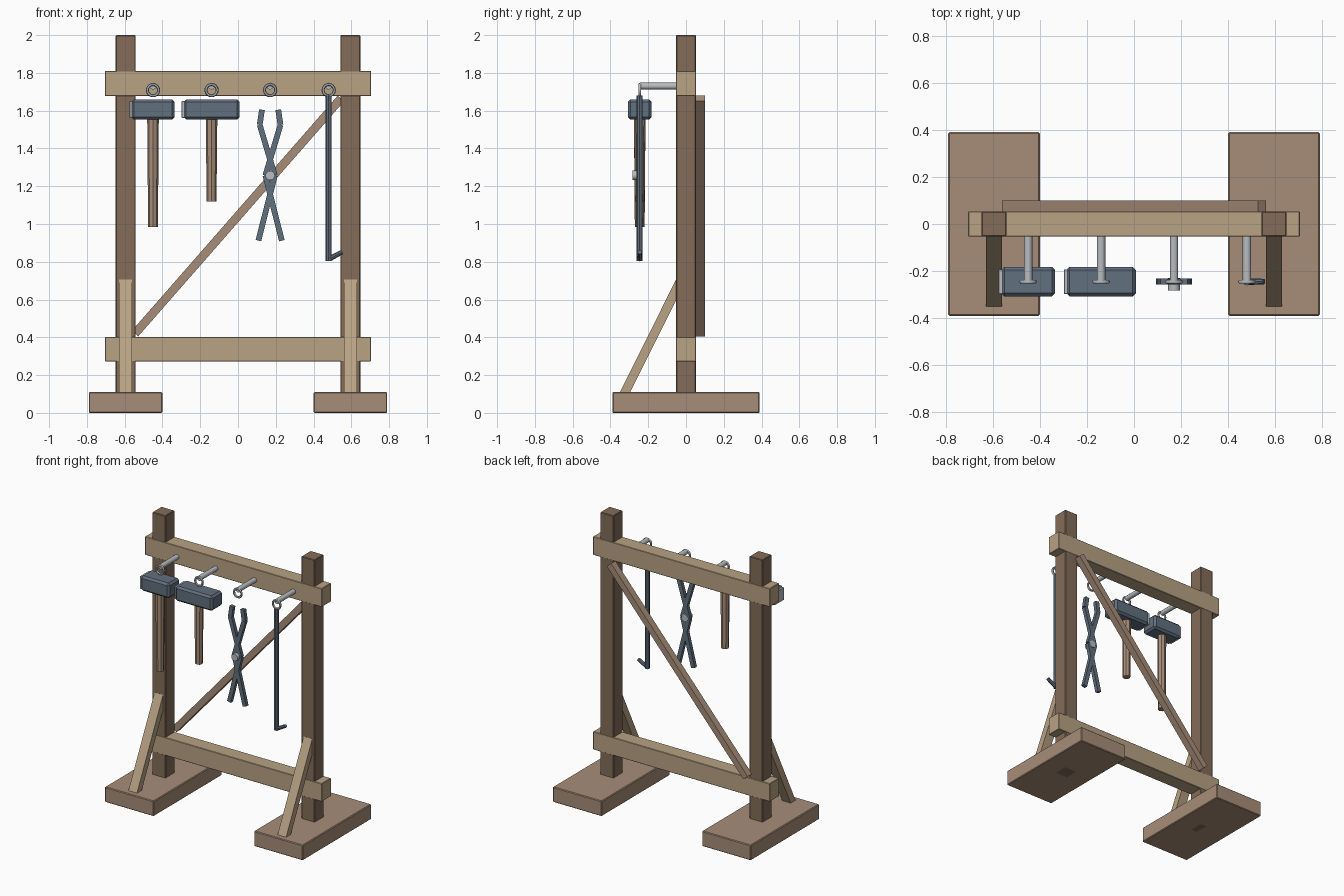
import bpy, bmesh, math
from mathutils import Vector, Matrix

if "Cube" in bpy.data.objects:
    bpy.data.objects.remove(bpy.data.objects["Cube"])


def material(name, rgb):
    m = bpy.data.materials.new(name)
    m.diffuse_color = (*rgb, 1)
    m.use_nodes = True
    m.node_tree.nodes["Principled BSDF"].inputs["Base Color"].default_value = m.diffuse_color
    return m


POST = material("dark_wood", (0.23, 0.15, 0.10))
BEAM = material("light_wood", (0.48, 0.36, 0.23))
FOOT = material("brown_wood", (0.39, 0.27, 0.19))
STEEL = material("dark_steel", (0.12, 0.16, 0.21))
IRON = material("bright_iron", (0.48, 0.51, 0.53))


def finish(name, bm, mat, bevel=0, smooth=False):
    bmesh.ops.recalc_face_normals(bm, faces=bm.faces)
    me = bpy.data.meshes.new(name)
    bm.to_mesh(me)
    bm.free()
    me.materials.append(mat)
    ob = bpy.data.objects.new(name, me)
    bpy.context.collection.objects.link(ob)
    if bevel:
        mod = ob.modifiers.new("bevel", 'BEVEL')
        mod.width = bevel
        mod.segments = 1
    if smooth:
        bpy.context.view_layer.objects.active = ob
        ob.select_set(True)
        bpy.ops.object.shade_smooth_by_angle(angle=math.radians(35))
        ob.select_set(False)
    return ob


def box(name, centre, size, mat, bevel=0.0, tilt=0.0):
    """Box turned by tilt in the xz plane."""
    bm = bmesh.new()
    bmesh.ops.create_cube(bm, size=1, matrix=Matrix.Translation(centre)
                          @ Matrix.Rotation(-tilt, 4, 'Y')
                          @ Matrix.Diagonal((*size, 1)))
    return finish(name, bm, mat, bevel)


def rod(name, a, b, r1, r2, sides, mat, smooth=False):
    """Cylinder or taper from point a to point b."""
    a, b = Vector(a), Vector(b)
    d = b - a
    bm = bmesh.new()
    bmesh.ops.create_cone(bm, cap_ends=True, segments=sides, radius1=r1,
                          radius2=r2, depth=d.length,
                          matrix=Matrix.Translation((a + b) / 2)
                          @ d.to_track_quat('Z', 'Y').to_matrix().to_4x4())
    return finish(name, bm, mat, 0, smooth)


def flat_bar(name, p, q, y, width, thick, mat):
    """Flat bar between two (x, z) points."""
    dx, dz = q[0] - p[0], q[1] - p[1]
    return box(name, ((p[0] + q[0]) / 2, y, (p[1] + q[1]) / 2),
               (math.hypot(dx, dz), thick, width), mat, 0, math.atan2(dz, dx))


# Feet, posts and sloping front props
for s, side in ((-1, "left"), (1, "right")):
    x = 0.595 * s
    box(side + "_foot", (x, 0, 0.055), (0.39, 0.78, 0.11), FOOT, 0.005)
    box(side + "_post", (x, 0, 1.0), (0.105, 0.105, 2.0), POST, 0.004)
    bm = bmesh.new()
    profile = [(-0.355, 0.10), (-0.053, 0.705), (-0.04, 0.705),
               (-0.04, 0.62), (-0.3, 0.10)]
    face = bm.faces.new([bm.verts.new((x - 0.034, y, z)) for y, z in profile])
    ext = bmesh.ops.extrude_face_region(bm, geom=[face])
    bmesh.ops.translate(bm, vec=(0.068, 0, 0), verts=[
        v for v in ext["geom"] if isinstance(v, bmesh.types.BMVert)])
    finish(side + "_prop", bm, BEAM)

# Cross beams and rear diagonal
box("top_beam", (0, 0, 1.743), (1.41, 0.107, 0.133), BEAM, 0.003)
box("bottom_beam", (0, 0, 0.338), (1.41, 0.107, 0.13), BEAM, 0.003)
flat_bar("diagonal_brace", (-0.545, 0.42), (0.545, 1.665), 0.075, 0.045, 0.05, FOOT)

# Pegs with end rings
Y = -0.245
for i, x in enumerate((-0.45, -0.14, 0.17, 0.48)):
    rod(f"peg_{i}", (x, -0.045, 1.73), (x, -0.243, 1.73), 0.018, 0.018, 12, IRON, True)
    bpy.ops.mesh.primitive_torus_add(
        major_radius=0.03, minor_radius=0.008, major_segments=16,
        minor_segments=6, location=(x, Y, 1.709), rotation=(math.pi / 2, 0, 0))
    ring = bpy.context.object
    ring.name = f"peg_ring_{i}"
    ring.data.materials.append(IRON)
    bpy.ops.object.shade_smooth_by_angle(angle=math.radians(60))
    ring.select_set(False)

# Hammers: head, striking face, tapered handle
for name, x, w, low in (("long_hammer", -0.45, 0.23, 0.985),
                        ("wide_hammer", -0.14, 0.296, 1.12)):
    box(name + "_head", (x, Y, 1.606), (w, 0.126, 0.108), STEEL, 0.014)
    box(name + "_face", (x - w / 2, Y, 1.606), (0.02, 0.105, 0.09), IRON, 0.002)
    rod(name + "_handle", (x, Y, low), (x, Y, 1.60), 0.026, 0.031, 8, FOOT)

# Tongs: two mirrored bent arms and a rivet
path = [(-0.043, 1.605), (-0.055, 1.525), (0.025, 1.257), (-0.062, 0.912)]
for s, side in ((-1, "left"), (1, "right")):
    pts = [(0.17 - s * dx, z) for dx, z in path]
    for part, p, q in zip(("tip", "jaw", "handle"), pts, pts[1:]):
        flat_bar(f"tongs_{side}_{part}", p, q, Y, 0.03, 0.026, STEEL)
rod("tongs_rivet", (0.17, -0.23, 1.257), (0.17, -0.283, 1.257), 0.025, 0.025, 12, IRON, True)

# Poker with hooked end
rod("poker_shaft", (0.48, Y, 0.805), (0.48, Y, 1.68), 0.016, 0.016, 8, STEEL)
rod("poker_hook", (0.483, Y, 0.815), (0.552, Y, 0.852), 0.014, 0.012, 8, STEEL)
